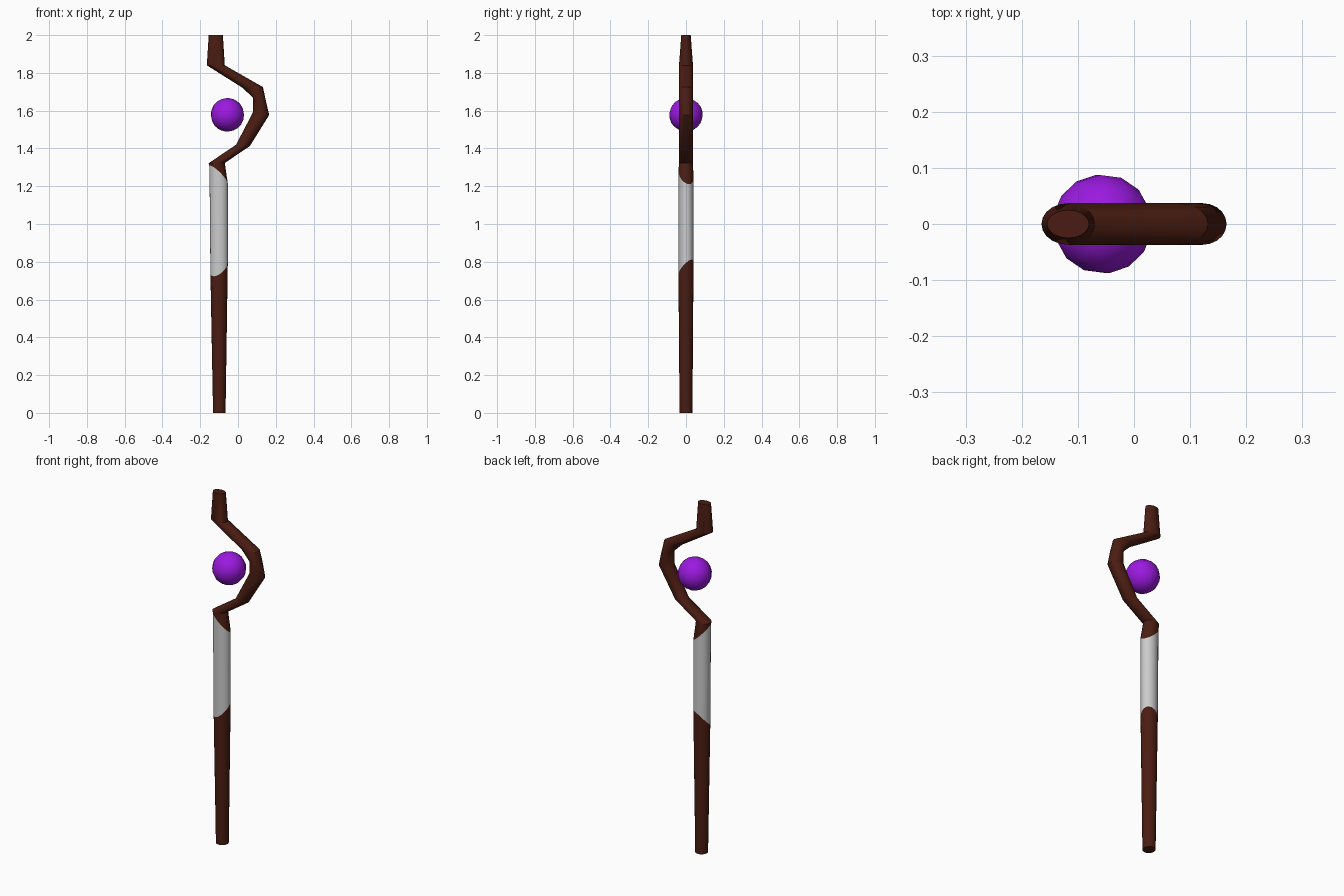
import bpy, bmesh, math

if "Cube" in bpy.data.objects:
    bpy.data.objects.remove(bpy.data.objects["Cube"])

SIDES = 20


def material(name, color):
    m = bpy.data.materials.new(name)
    m.diffuse_color = color
    m.use_nodes = True
    m.node_tree.nodes["Principled BSDF"].inputs["Base Color"].default_value = m.diffuse_color
    return m


def smooth(obj):
    bpy.ops.object.select_all(action='DESELECT')
    obj.select_set(True)
    bpy.context.view_layer.objects.active = obj
    bpy.ops.object.shade_smooth_by_angle(angle=math.radians(30))


def tube(name, rings, mat=None, cap_start=False, cap_end=False):
    """Loft ellipses given as (left x, left z, right x, right z, half depth, back tilt)."""
    bm = bmesh.new()
    loops = []
    for lx, lz, rx, rz, depth, tilt in rings:
        loop = []
        for i in range(SIDES):
            a = 2 * math.pi * i / SIDES
            c, s = math.cos(a), math.sin(a)
            loop.append(bm.verts.new(((lx + rx) / 2 + (rx - lx) / 2 * c,
                                      depth * s,
                                      (lz + rz) / 2 + (rz - lz) / 2 * c + tilt * s)))
        loops.append(loop)
    for low, high in zip(loops, loops[1:]):
        for i in range(SIDES):
            j = (i + 1) % SIDES
            bm.faces.new((low[i], low[j], high[j], high[i]))
    if cap_start:
        bm.faces.new(loops[0][::-1])
    if cap_end:
        bm.faces.new(loops[-1])
    mesh = bpy.data.meshes.new(name)
    bm.to_mesh(mesh)
    bm.free()
    obj = bpy.data.objects.new(name, mesh)
    bpy.context.collection.objects.link(obj)
    if mat:
        mesh.materials.append(mat)
    smooth(obj)
    return obj


wood = material("dark_wood", (0.07, 0.012, 0.006, 1))
purple = material("purple_orb", (0.33, 0.01, 0.75, 1))

# slanted rings shared by the grip and the wood on either side
grip_low = (-0.146, 0.74, -0.054, 0.795, 0.04, 0.035)
grip_high = (-0.151, 1.305, -0.054, 1.215, 0.04, -0.02)

# lower shaft
tube("lower_shaft", [(-0.132, 0, -0.066, 0, 0.034, 0), grip_low], wood, cap_start=True)

# plain grip wrap
tube("grip", [grip_low, grip_high])

# hooked head
tube("crook", [
    grip_high,
    (-0.155, 1.322, -0.07, 1.323, 0.037, 0),
    (-0.010, 1.420, 0.063, 1.413, 0.037, 0),
    (0.080, 1.593, 0.165, 1.577, 0.037, 0),
    (0.080, 1.667, 0.146, 1.660, 0.037, 0),
    (0.026, 1.720, 0.132, 1.725, 0.037, 0),
    (-0.165, 1.840, -0.07, 1.840, 0.037, 0),
    (-0.155, 2.0, -0.08, 2.0, 0.025, 0),
], wood, cap_end=True)

# floating orb
bpy.ops.mesh.primitive_uv_sphere_add(segments=14, ring_count=10, radius=0.089,
                                     location=(-0.056, 0, 1.578), rotation=(0.2, 0.25, 0.1))
orb = bpy.context.object
orb.name = "orb"
orb.data.materials.append(purple)
smooth(orb)
